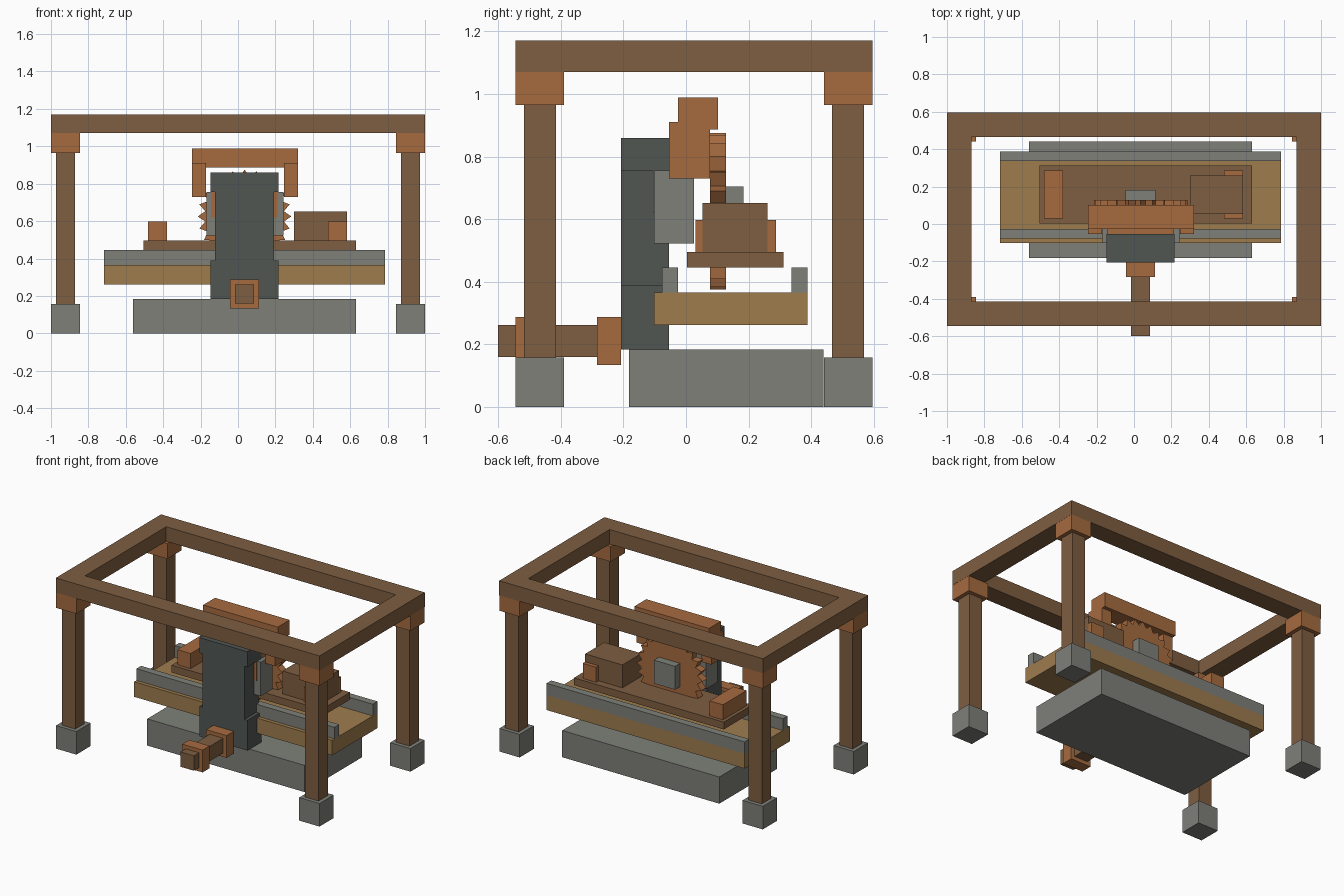
import bpy, bmesh, math

cube = bpy.data.objects.get("Cube")
if cube:
    bpy.data.objects.remove(cube, do_unlink=True)


def material(name, rgb):
    m = bpy.data.materials.new(name)
    m.use_nodes = True
    m.diffuse_color = (*rgb, 1)
    bsdf = m.node_tree.nodes["Principled BSDF"]
    bsdf.inputs["Base Color"].default_value = (*rgb, 1)
    bsdf.inputs["Roughness"].default_value = 0.9
    return m


BROWN = material("brown wood", (0.209, 0.112, 0.053))
TAN = material("tan wood", (0.342, 0.202, 0.076))
COPPER = material("copper", (0.381, 0.147, 0.051))
STONE = material("grey stone", (0.209, 0.216, 0.191))
IRON = material("dark iron", (0.080, 0.093, 0.086))


def finish(name, bm, mat):
    bmesh.ops.recalc_face_normals(bm, faces=bm.faces)
    mesh = bpy.data.meshes.new(name)
    bm.to_mesh(mesh)
    bm.free()
    mesh.materials.append(mat)
    ob = bpy.data.objects.new(name, mesh)
    bpy.context.collection.objects.link(ob)
    return ob


def box(name, mat, x, y, z):
    """Box from (min, max) ranges on each axis."""
    bm = bmesh.new()
    bmesh.ops.create_cube(bm, size=1)
    for v in bm.verts:
        v.co = [(r[0] + r[1]) / 2 + c * (r[1] - r[0]) for r, c in zip((x, y, z), v.co)]
    return finish(name, bm, mat)


def extrude_xz(name, mat, outline, y0, y1):
    """Extrude a closed x-z outline along y."""
    bm = bmesh.new()
    face = bm.faces.new([bm.verts.new((x, y0, z)) for x, z in outline])
    geom = bmesh.ops.extrude_face_region(bm, geom=[face])["geom"]
    bmesh.ops.translate(bm, vec=(0, y1 - y0, 0),
                        verts=[g for g in geom if isinstance(g, bmesh.types.BMVert)])
    return finish(name, bm, mat)


def around(c, half):
    return (c - half, c + half)


# Top frame: a rectangular ring
bm = bmesh.new()
loops = []
for inset, z in ((0, 1.07), (0, 1.17), (0.13, 1.17), (0.13, 1.07)):
    x, y0, y1 = 1 - inset, -0.545 + inset, 0.595 - inset
    loops.append([bm.verts.new((px, py, z))
                  for px, py in ((-x, y0), (x, y0), (x, y1), (-x, y1))])
for k in range(4):
    a, b = loops[k], loops[(k + 1) % 4]
    for i in range(4):
        j = (i + 1) % 4
        bm.faces.new((a[i], a[j], b[j], b[i]))
finish("top_frame", bm, BROWN)

# Four posts with stone feet and copper capitals
for side, cx in (("right", -0.922), ("left", 0.922)):
    for end, cy in (("front", -0.467), ("back", 0.518)):
        tag = f"{end}_{side}"
        box(f"foot_{tag}", STONE, around(cx, 0.077), around(cy, 0.077), (0, 0.158))
        box(f"post_{tag}", BROWN, around(cx, 0.051), around(cy, 0.051), (0.158, 0.965))
        box(f"capital_{tag}", COPPER, around(cx, 0.077), around(cy, 0.077), (0.965, 1.07))

# Base slab, floating table and its rails
box("base_slab", STONE, (-0.561, 0.631), (-0.182, 0.44), (0, 0.183))
TABLE_X = (-0.716, 0.786)
box("table", TAN, TABLE_X, (-0.102, 0.388), (0.262, 0.365))
box("front_rail", STONE, TABLE_X, (-0.077, -0.026), (0.365, 0.445))
box("back_rail", STONE, TABLE_X, (0.337, 0.388), (0.365, 0.445))

# Carriage plate with its blocks
box("carriage_plate", BROWN, (-0.505, 0.631), (0.003, 0.312), (0.445, 0.495))
for side, x in (("right", (-0.481, -0.38)), ("left", (0.481, 0.582))):
    box(f"end_block_{side}", COPPER, x, (0.03, 0.287), (0.495, 0.598))
box("carriage_box", BROWN, (0.30, 0.583), (0.053, 0.26), (0.495, 0.652))

# Toothed wheel and square hub
CX, WZ, TEETH = 0.035, 0.625, 24
outline = []
for i in range(TEETH * 2):
    r = 0.25 if i % 2 == 0 else 0.212
    a = math.pi * i / TEETH
    outline.append((CX + r * math.cos(a), WZ + r * math.sin(a)))
extrude_xz("toothed_wheel", COPPER, outline, 0.077, 0.128)
box("wheel_hub", STONE, around(CX, 0.08), (0.128, 0.183), around(WZ, 0.08))

# Iron column with a narrower waist
half = [(0.181, 0.183), (0.181, 0.39), (0.158, 0.39),
        (0.158, 0.755), (0.181, 0.755), (0.181, 0.86)]
outline = [(CX + x, z) for x, z in half] + [(CX - x, z) for x, z in reversed(half)]
extrude_xz("column", IRON, outline, -0.207, -0.054)

# Bearing block and copper insert behind the column
box("bearing_block", STONE, around(0.037, 0.206), (-0.102, 0.026), (0.522, 0.755))
box("bearing_insert", COPPER, around(CX, 0.179), (-0.105, 0.0), (0.62, 0.808))

# Copper arch over the wheel
box("arch_beam", COPPER, (-0.246, 0.32), (-0.026, 0.102), (0.887, 0.988))
for side, s in (("right", -1), ("left", 1)):
    box(f"arch_leg_{side}", COPPER, around(0.037 + s * 0.246, 0.037),
        (-0.054, 0.077), (0.73, 0.911))

# Drive shaft with two collars
box("drive_shaft", BROWN, around(CX, 0.051), (-0.6, -0.207), (0.16, 0.262))
for name, y in (("inner_collar", (-0.284, -0.207)), ("outer_collar", (-0.544, -0.467))):
    box(name, COPPER, around(CX, 0.077), y, (0.134, 0.287))
